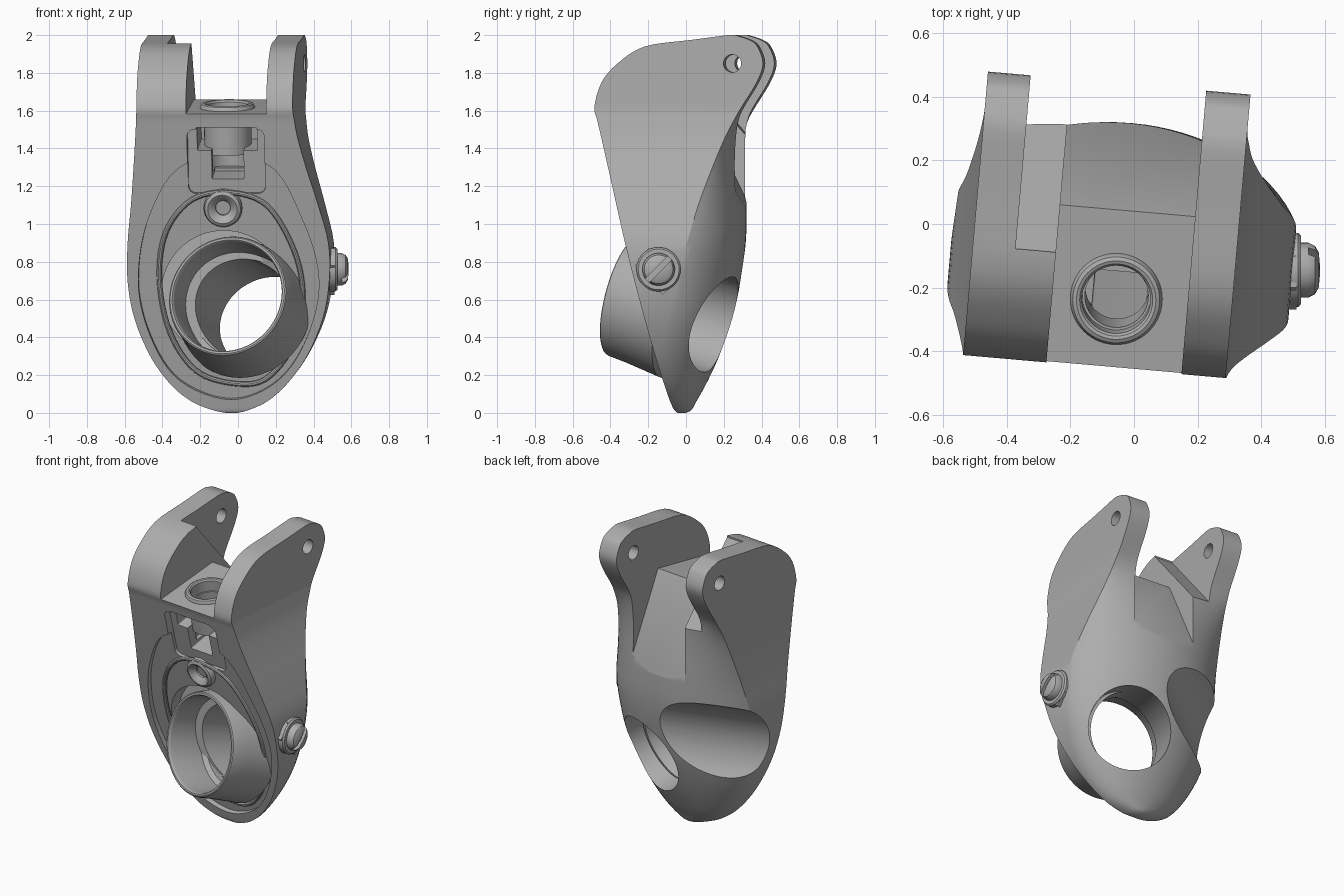
import bpy, bmesh
from math import sin, cos, pi, radians
from mathutils import Matrix, Vector

if "Cube" in bpy.data.objects:
    bpy.data.objects.remove(bpy.data.objects["Cube"])

grey = bpy.data.materials.new("plain_grey")
grey.use_nodes = True
COLOUR = (0.42, 0.42, 0.42, 1)
grey.diffuse_color = COLOUR
grey.node_tree.nodes["Principled BSDF"].inputs["Base Color"].default_value = COLOUR

# Frames: turned body, sideways extrusion (y, z, x) and tilted front plane (u, v, out)
TURN = Matrix.Rotation(radians(-5), 4, 'Z')
SIDE = Matrix(((0, 0, 1, 0), (1, 0, 0, 0), (0, 1, 0, 0), (0, 0, 0, 1)))
K = (1 + 0.25 ** 2) ** 0.5
FRONT = TURN @ Matrix(((1, 0, 0, 0), (0, -0.25 / K, -1 / K, -0.055),
                       (0, 1 / K, -0.25 / K, 0), (0, 0, 0, 1)))


def finish(name, bm, matrix):
    bmesh.ops.remove_doubles(bm, verts=bm.verts, dist=1e-5)
    bmesh.ops.recalc_face_normals(bm, faces=bm.faces)
    me = bpy.data.meshes.new(name)
    bm.to_mesh(me)
    bm.free()
    me.transform(matrix)
    me.materials.append(grey)
    ob = bpy.data.objects.new(name, me)
    bpy.context.collection.objects.link(ob)
    return ob


def skin(name, rings, matrix, wrap=False):
    """Join equal rings of points into a solid; wrap joins last ring to first."""
    bm = bmesh.new()
    rows = [[bm.verts.new(p) for p in ring] for ring in rings]
    n = len(rows[0])
    pairs = list(zip(rows, rows[1:])) + ([(rows[-1], rows[0])] if wrap else [])
    for a, b in pairs:
        for i in range(n):
            j = (i + 1) % n
            bm.faces.new((a[i], a[j], b[j], b[i]))
    if not wrap:
        bm.faces.new(rows[0])
        bm.faces.new(rows[-1])
    return finish(name, bm, matrix)


def prism(name, pts, d0, d1, matrix):
    return skin(name, [[(a, b, d) for a, b in pts] for d in (d0, d1)], matrix)


def lathe(name, profile, origin, axis, matrix=Matrix.Identity(4), n=64):
    """Turn a closed (radius, distance) profile about an axis."""
    place = Matrix.Translation(origin) @ Vector(axis).to_track_quat('Z', 'Y').to_matrix().to_4x4()
    rings = [[(r * cos(2 * pi * i / n), r * sin(2 * pi * i / n), t) for i in range(n)]
             for r, t in profile]
    return skin(name, rings, matrix @ place, wrap=True)


def rod(r, t0, t1):
    return [(0, t0), (r, t0), (r, t1), (0, t1)]


def spline(pts, steps, closed=False):
    n, out = len(pts), []
    get = (lambda i: Vector(pts[i % n])) if closed else (lambda i: Vector(pts[max(0, min(n - 1, i))]))
    for i in range(n if closed else n - 1):
        a, b, c, d = (get(i + k) for k in (-1, 0, 1, 2))
        for s in range(steps):
            t = s / steps
            out.append(b + (c - a) * (t / 2) + (2 * a - 5 * b + 4 * c - d) * (t * t / 2)
                       + (3 * b - a - 3 * c + d) * (t ** 3 / 2))
    return out if closed else out + [get(n - 1)]


def round_rect(x0, x1, y0, y1, r):
    pts = []
    for k, (x, y) in enumerate(((x1 - r, y1 - r), (x0 + r, y1 - r), (x0 + r, y0 + r), (x1 - r, y0 + r))):
        for s in range(7):
            a = (k + s / 6) * pi / 2
            pts.append((x + r * cos(a), y + r * sin(a)))
    return pts


def cut(target, cutter):
    cutter.hide_render = True
    mod = target.modifiers.new("cut", 'BOOLEAN')
    mod.operation, mod.solver, mod.object = 'DIFFERENCE', 'EXACT', cutter
    bpy.context.view_layer.objects.active = target
    bpy.ops.object.modifier_apply(modifier=mod.name)
    bpy.data.objects.remove(cutter)


# Housing: levels of height, -x side, +x side, front, side crease, back of bowl
levels = [
    (0, -.06, 0, -.045, -.03, -.005), (.015, -.13, .06, -.057, -.052, .025),
    (.06, -.24, .16, -.07, -.066, .05), (.15, -.35, .265, -.0925, -.088, .1),
    (.3, -.455, .378, -.13, -.105, .17), (.5, -.535, .467, -.18, -.055, .24),
    (.7, -.567, .505, -.23, -.005, .285), (.9, -.562, .505, -.28, .05, .312),
    (1.1, -.54, .455, -.33, .105, .315), (1.3, -.522, .395, -.38, .175, .305),
    (1.45, -.51, .355, -.4175, .235, .3), (1.55, -.503, .338, -.4425, .285, .302),
    (1.62, -.5, .33, -.458, .325, .327), (1.75, -.5, .33, -.42, .405, .405),
    (1.85, -.5, .33, -.335, .438, .438), (1.94, -.5, .33, -.19, .408, .408),
    (1.975, -.5, .33, .06, .365, .365), (2, -.5, .33, .25, .29, .29)]
rings = []
for z, left, right, front, crease, back in spline(levels, 4):
    mid, half = (left + right) / 2, (right - left) / 2
    # The bowl is a full half round low down and a flatter arc higher up
    sweep = radians(90 - 22 * max(0, min(1, (z - .35) / .6)))
    arc = []
    for i in range(33):
        a = sweep * (1 - i / 16)
        arc.append((mid + half * sin(a) / sin(sweep),
                    crease + (back - crease) * (cos(a) - cos(sweep)) / (1 - cos(sweep)), z))
    rings.append([(left, front, z), (right, front, z)] + arc)
housing = skin("housing", rings, TURN)

# Gap between the ears with its deck, the side notch and the pivot holes
AX = TURN @ SIDE
cut(housing, prism("gap", [(-.8, 1.53), (.04, 1.66), (.6, .52), (.8, 2.2), (-.8, 2.2)], -.237, .19, AX))
cut(housing, prism("notch", [(-.11, 1.945), (.27, 1.5), (.8, .9), (.8, 2.2), (-.11, 2.2)], -.365, -.2, AX))
cut(housing, lathe("pivot", rod(.047, -1, 1), (0, .275, 1.85), (1, 0, 0), TURN, 32))

# Egg shaped pockets in the front
outer = [(-.24, 1.32), (-.44, 1.05), (-.51, .7), (-.45, .4), (-.3, .17), (-.03, .07),
         (.22, .17), (.38, .4), (.45, .7), (.37, 1.02), (.18, 1.32)]
inner = [(-.02, 1.16), (-.22, 1.12), (-.36, .95), (-.4, .7), (-.35, .42), (-.22, .22),
         (-.03, .15), (.15, .17), (.3, .35), (.36, .6), (.32, .85), (.18, 1.09)]
outer, inner = ([(p[0], p[1] * K) for p in spline(e, 6, True)] for e in (outer, inner))
cut(housing, prism("egg_pocket", outer, -.03, .2, FRONT))
cut(housing, prism("inner_pocket", inner, -.05, .2, FRONT))
cut(housing, lathe("nozzle_cavity", rod(.33, -.3, .3), (-.075, -.36, .635), (0, 1, 0)))

# Upper front recess, barrel slot and lower slot
cut(housing, prism("recess", round_rect(-.235, .175, 1.19, 1.547, .04), -.05, .2, FRONT))
cut(housing, prism("slot", round_rect(-.185, .135, 1.42, 1.557, .005), -.3, .2, FRONT))
cut(housing, prism("low_slot", round_rect(-.11, .06, 1.265, 1.43, .005), -.22, .2, FRONT))

# Deck bore, through bore of the nozzle and the scoop on the back
DECK, UP = (-.035, -.24, 1.617), (0, -.155, 1)
cut(housing, lathe("deck_bore", rod(.108, -.33, .3), DECK, UP, TURN))
NOZZLE, AIM = (-.057, -.332, .62), (.3, .92, -.25)
cut(housing, lathe("bore", rod(.265, -.2, 1.3), NOZZLE, (.395, .89, -.27)))
cut(housing, lathe("scoop", rod(.33, -1, 1.2), (-.155, .6, .74), (-.83, -.56, -.15), n=96))

# Nozzle, deck collar and barrel
parts = [housing]
parts.append(lathe("nozzle", [(.298, .02), (.301, .006), (.306, 0), (.317, 0), (.324, .005), (.328, .018),
                              (.338, .12), (.366, .32), (.285, .42), (.266, .42), (.262, .27), (.292, .25)],
                   NOZZLE, AIM, n=96))
parts.append(lathe("deck_collar", [(.108, -.06), (.108, .012), (.115, .022), (.125, .025), (.137, .02),
                                   (.145, .004), (.145, -.06)], DECK, UP, TURN))
parts.append(lathe("barrel", [(.1, -.24), (.1, -.06), (.125, -.06), (.125, -.24)], DECK, UP, TURN))

# Bead around the inner pocket
curve = bpy.data.curves.new("pocket_bead", 'CURVE')
curve.dimensions, curve.bevel_depth, curve.bevel_resolution = '3D', .014, 3
line = curve.splines.new('POLY')
line.points.add(len(inner) - 1)
line.use_cyclic_u = True
for point, (u, v) in zip(line.points, inner):
    point.co = (*(FRONT @ Vector((u, v, -.03))), 1)
curve.materials.append(grey)
bead = bpy.data.objects.new("pocket_bead", curve)
bpy.context.collection.objects.link(bead)
bpy.ops.object.select_all(action='DESELECT')
bead.select_set(True)
bpy.context.view_layer.objects.active = bead
bpy.ops.object.convert(target='MESH')
parts.append(bpy.context.view_layer.objects.active)

# Socket boss above the nozzle
parts.append(lathe("socket_boss", [(0, -.09), (.034, -.09), (.04, -.04), (.06, -.018), (.078, -.008), (.095, -.016),
                                   (.102, -.035), (.102, -.12), (0, -.12)],
                   (-.055, 1.108, 0), (0, 0, 1), FRONT, 48))

# Slotted screw with its seat and washer on the +x side
SCREW = (.49, -.145, .76)
parts.append(prism("screw_seat", [(-.27, .78), (-.125, .625), (-.05, .69), (-.03, .78), (-.1, .87), (-.2, .87)],
                   .47, .512, SIDE))
parts.append(lathe("screw_washer", [(0, -.02), (.117, -.02), (.117, .026), (.108, .036), (0, .036)],
                   SCREW, (1, 0, 0), n=48))
head = lathe("screw_head", [(0, .02), (.086, .02), (.086, .06), (.076, .08), (.055, .092), (0, .097)],
             SCREW, (1, 0, 0), n=48)
tilt = Matrix.Translation(SCREW) @ SIDE @ Matrix.Rotation(radians(45), 4, 'Z')
cut(head, prism("screw_slot", [(-.2, -.015), (.2, -.015), (.2, .015), (-.2, .015)], .06, .2, tilt))
parts.append(head)

# Smooth shading with crisp edges
bpy.ops.object.select_all(action='DESELECT')
for part in parts:
    part.select_set(True)
bpy.context.view_layer.objects.active = housing
bpy.ops.object.shade_smooth_by_angle(angle=radians(30))
